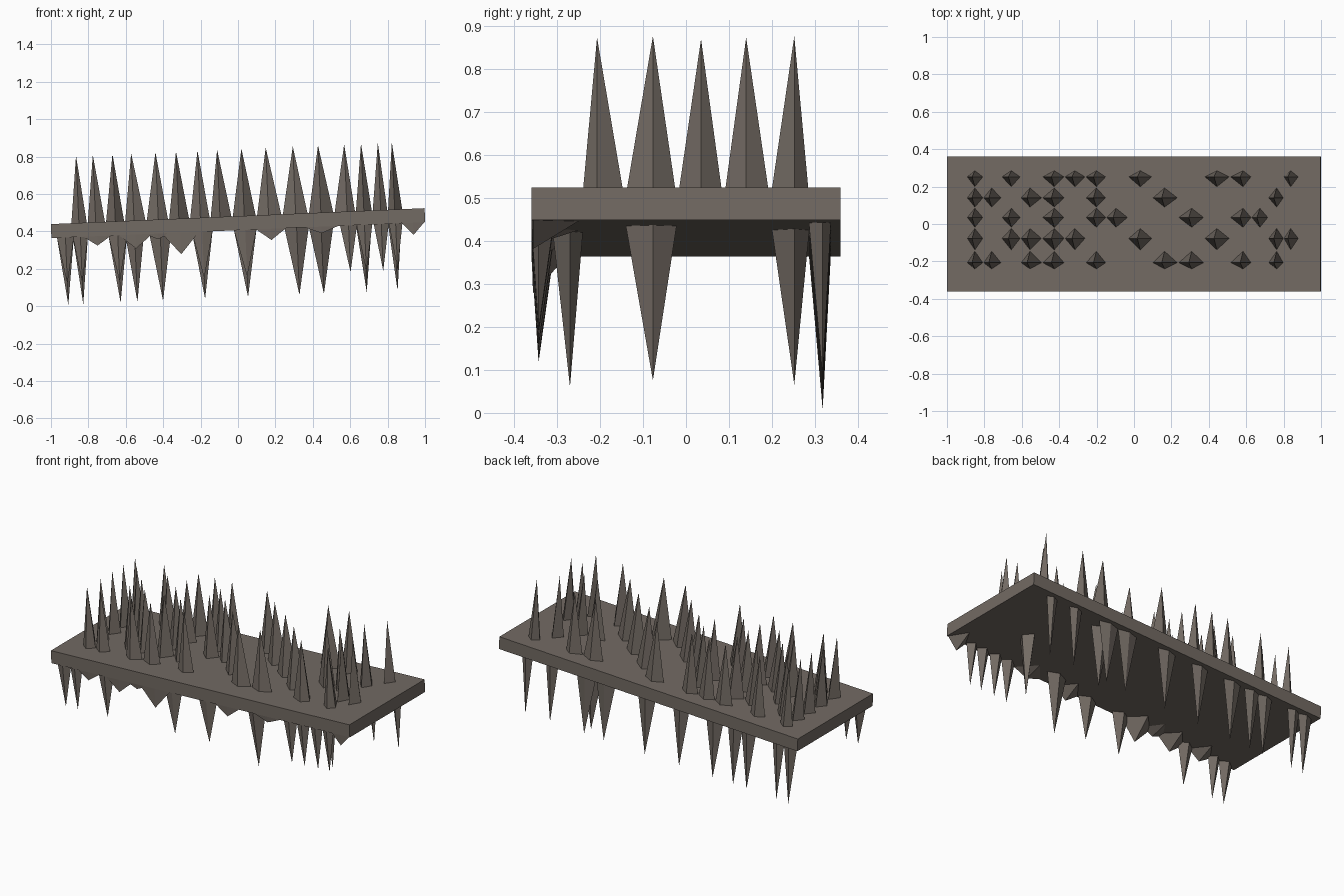
import bpy, bmesh, math
from mathutils import Matrix

if "Cube" in bpy.data.objects:
    bpy.data.objects.remove(bpy.data.objects["Cube"])

TILT = math.atan(0.0425)
HALF = 0.0375                     # half the slab thickness
PLACE = Matrix.Translation((0, 0, 0.444)) @ Matrix.Rotation(-TILT, 4, 'Y')

stone = bpy.data.materials.new("dull_brown_stone")
stone.diffuse_color = (0.17, 0.145, 0.125, 1)
stone.use_nodes = True
stone.node_tree.nodes["Principled BSDF"].inputs["Base Color"].default_value = stone.diffuse_color


def finish(bm, name):
    bmesh.ops.recalc_face_normals(bm, faces=bm.faces)
    bm.transform(PLACE)
    me = bpy.data.meshes.new(name)
    bm.to_mesh(me)
    bm.free()
    me.materials.append(stone)
    bpy.context.collection.objects.link(bpy.data.objects.new(name, me))


def spike(bm, x, y, x0, x1, y0, y1, length):
    """Four-sided spike on a diamond base; negative length hangs below."""
    z = HALF if length > 0 else -HALF
    base = [bm.verts.new(p) for p in ((x0, y, z), (x, y0, z), (x1, y, z), (x, y1, z))]
    tip = bm.verts.new((x, y, z + length))
    bm.faces.new(base)
    for i in range(4):
        bm.faces.new((base[i], base[(i + 1) % 4], tip))


def span(values, i, edge):
    """Base limits reach almost halfway to the neighbouring grid lines."""
    v = values[i]
    lo = (v - values[i - 1]) * 0.47 if i else edge
    hi = (values[i + 1] - v) * 0.47 if i < len(values) - 1 else edge
    return v - lo, v + hi


# tilted slab
bm = bmesh.new()
bmesh.ops.create_cube(bm, size=1)
bm.transform(Matrix.Diagonal((2.0, 0.72, 2 * HALF, 1)))
finish(bm, "slab")

# upper spikes on an uneven grid: column numbers for each row
cols = [-0.85, -0.76, -0.655, -0.555, -0.425, -0.315, -0.2, -0.095,
        0.035, 0.165, 0.31, 0.445, 0.585, 0.675, 0.765, 0.84]
rows = [-0.207, -0.077, 0.035, 0.14, 0.252]
filled = [
    (0, 1, 3, 4, 6, 9, 10, 12, 14),
    (0, 2, 3, 4, 5, 8, 11, 14, 15),
    (0, 2, 4, 6, 7, 10, 12, 13),
    (0, 1, 3, 4, 6, 9, 14),
    (0, 2, 4, 5, 6, 8, 11, 12, 15),
]
bm = bmesh.new()
for r, picks in enumerate(filled):
    for c in picks:
        spike(bm, cols[c], rows[r], *span(cols, c, 0.04), *span(rows, r, 0.033), 0.36)
finish(bm, "upper_spikes")

# long hanging spikes: back row and three scattered ones
bm = bmesh.new()
for x, w in ((-0.925, 0.045), (-0.845, 0.04), (-0.645, 0.05), (-0.555, 0.05), (-0.418, 0.058),
             (-0.193, 0.055), (0.037, 0.06), (0.312, 0.065), (0.443, 0.065),
             (0.672, 0.042), (0.837, 0.036)):
    spike(bm, x, 0.318, x - w, x + w, 0.286, 0.337, -0.36)
for x, y, w, y0, y1 in ((0.312, -0.27, 0.065, -0.31, -0.24),
                        (0.672, -0.077, 0.042, -0.14, -0.022),
                        (0.443, 0.252, 0.065, 0.2, 0.287)):
    spike(bm, x, y, x - w, x + w, y0, y1, -0.36)
finish(bm, "hanging_spikes")

# front row of shorter spikes
bm = bmesh.new()
for x, w in ((-0.925, 0.045), (-0.845, 0.04), (-0.645, 0.05), (-0.193, 0.055), (0.037, 0.06),
             (0.59, 0.045), (0.675, 0.042), (0.765, 0.04), (0.842, 0.036)):
    spike(bm, x, -0.343, x - w, x + w, -0.36, -0.308, -0.25)
finish(bm, "front_spikes")

# low jagged lumps along the front edge
bm = bmesh.new()
for x, w, h in ((-0.755, 0.075, 0.05), (-0.55, 0.09, 0.075), (-0.43, 0.07, 0.03),
                (-0.31, 0.1, 0.115), (0.175, 0.08, 0.06), (0.445, 0.09, 0.035),
                (0.935, 0.06, 0.065)):
    spike(bm, x, -0.356, x - w, x + w, -0.36, -0.25, -h)
finish(bm, "front_lumps")
